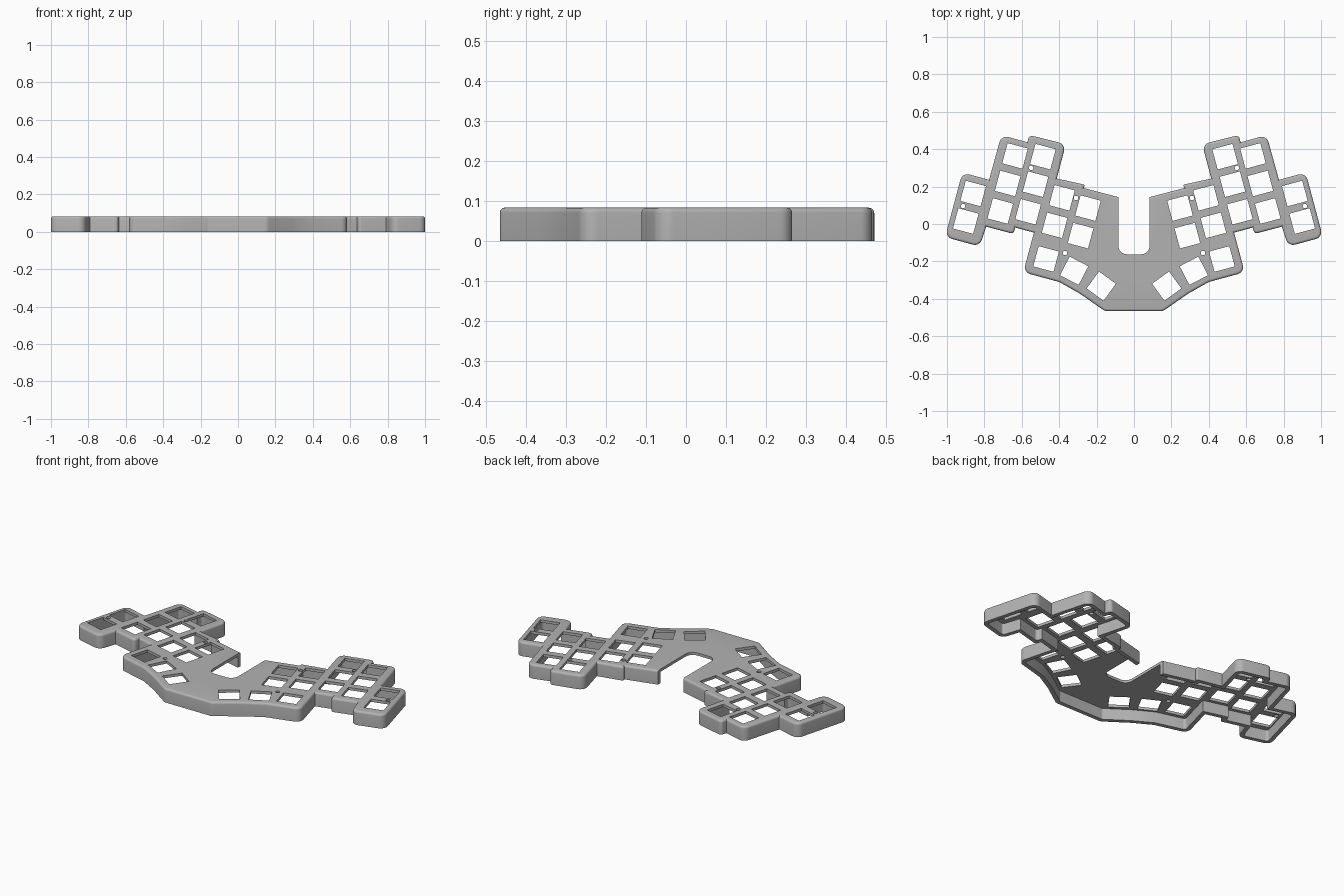
import bpy
import bmesh
from math import sin, cos, tan, pi, radians
from mathutils import Vector, Matrix

cube = bpy.data.objects.get("Cube")
if cube:
    bpy.data.objects.remove(cube, do_unlink=True)

HEIGHT, PLATE, WALL = 0.083, 0.016, 0.024
FILLET, CORNER = 0.013, 0.04
TILT, PITCH, KEY = radians(15), 0.1525, 0.112

# Left half of the case outline, from the front centre round to the back centre
HALF = [(.155, -.466), (.29, -.372), (.40, -.31), (.592, -.258), (.535, -.046),
        (.635, -.019), (.644, -.053), (.79, -.014), (.825, -.12), (1.01, -.07),
        (.918, .275), (.775, .236), (.709, .475), (.57, .437), (.56, .475),
        (.364, .427), (.413, .243), (.263, .21), (.268, .192), (0, .122)]
OUTLINE = [Vector(p) for p in HALF]
OUTLINE += [Vector((-x, y)) for x, y in reversed(HALF[:-1])]


def corners(points):
    """Each point with the directions and lengths of its two edges."""
    n = len(points)
    for i, p in enumerate(points):
        a, b = p - points[i - 1], points[(i + 1) % n] - p
        yield p, a.normalized(), b.normalized(), min(a.length, b.length)


def inset(points, d):
    result = []
    for p, a, b, _ in corners(points):
        na, nb = Vector((-a.y, a.x)), Vector((-b.y, b.x))
        result.append(p + (na + nb) * d / (1 + na.dot(nb)))
    return result


def rounded(points, radius, steps=8):
    """Round the outward corners and keep the inward ones sharp."""
    result = []
    for p, a, b, edge in corners(points):
        turn = a.angle_signed(b) * -1
        if turn < 0.05:
            result.append(p)
            continue
        t = min(radius * tan(turn / 2), edge * 0.48)
        r = t / tan(turn / 2)
        start, normal = p - a * t, Vector((-a.y, a.x))
        for k in range(steps + 1):
            s = turn * k / steps
            result.append(start + a * r * sin(s) + normal * r * (1 - cos(s)))
    return result


def skin(bm, loops):
    """Join equal loops of 3D points into a closed solid."""
    rings = [[bm.verts.new(p) for p in loop] for loop in loops]
    n = len(rings[0])
    for low, high in zip(rings, rings[1:]):
        for i in range(n):
            j = (i + 1) % n
            bm.faces.new((low[i], low[j], high[j], high[i]))
    bm.faces.new(rings[0][::-1])
    bm.faces.new(rings[-1])


def prism(bm, points, low, high):
    skin(bm, [[(p[0], p[1], z) for p in points] for z in (low, high)])


def make_object(name, bm):
    bmesh.ops.recalc_face_normals(bm, faces=bm.faces)
    mesh = bpy.data.meshes.new(name)
    bm.to_mesh(mesh)
    bm.free()
    obj = bpy.data.objects.new(name, mesh)
    bpy.context.collection.objects.link(obj)
    return obj


# Solid body with a filleted top edge
layers = [(0, 0)]
for k in range(6):
    s = pi / 2 * k / 5
    layers.append((FILLET * (1 - cos(s)), HEIGHT - FILLET * (1 - sin(s))))
bm = bmesh.new()
skin(bm, [[(p.x, p.y, z) for p in rounded(inset(OUTLINE, d), CORNER - d)]
          for d, z in layers])
case = make_object("keyboard_case", bm)

# Hollow underside
bm = bmesh.new()
prism(bm, rounded(inset(OUTLINE, WALL), CORNER - WALL), -0.05, HEIGHT - PLATE)
cavity = make_object("cavity_cutter", bm)

# Open notch at the back
bm = bmesh.new()
notch = [Vector(p) for p in ((-.083, -.162), (.083, -.162), (.083, .5), (-.083, .5))]
prism(bm, rounded(notch, 0.045), -0.1, 0.2)
slot = make_object("notch_cutter", bm)

# Key openings: tilted finger columns, then the fanned thumb keys
down = Vector((sin(TILT), -cos(TILT))) * PITCH
keys = []
for x, y, count in ((.86, .163, 2), (.636, .364, 3), (.487, .36, 3),
                    (.385, .14, 2), (.246, .085, 2)):
    keys += [(Vector((x, y)) + down * k, TILT) for k in range(count)]
keys += [(Vector((.47, -.187)), TILT), (Vector((.32, -.25)), radians(27.5)),
         (Vector((.175, -.332)), radians(36))]
screws = [(.55, .30), (.914, .096), (.31, .139), (.369, -.155)]

bm = bmesh.new()
for side in (1, -1):
    for centre, angle in keys:
        h = KEY / 2
        turn = Matrix.Rotation(angle, 2)
        square = [centre + turn @ Vector(c) for c in ((-h, -h), (h, -h), (h, h), (-h, h))]
        prism(bm, [(p.x * side, p.y) for p in square], 0.03, 0.2)
    for x, y in screws:
        ring = [(side * x + 0.012 * cos(k * pi / 8), y + 0.012 * sin(k * pi / 8))
                for k in range(16)]
        prism(bm, ring, 0.03, 0.2)
holes = make_object("hole_cutter", bm)

# Cut the shell, then drop the cutters
for cutter in (cavity, slot, holes):
    cutter.hide_render = True
    mod = case.modifiers.new(cutter.name, "BOOLEAN")
    mod.operation = "DIFFERENCE"
    mod.solver = "EXACT"
    mod.object = cutter
    bpy.ops.object.select_all(action="DESELECT")
    case.select_set(True)
    bpy.context.view_layer.objects.active = case
    bpy.ops.object.modifier_apply(modifier=mod.name)
    bpy.data.objects.remove(cutter, do_unlink=True)

# Grey plastic
grey = bpy.data.materials.new("grey_plastic")
grey.use_nodes = True
colour = (0.45, 0.45, 0.45, 1)
grey.diffuse_color = colour
grey.node_tree.nodes["Principled BSDF"].inputs["Base Color"].default_value = colour
case.data.materials.clear()
case.data.materials.append(grey)
bpy.ops.object.shade_smooth_by_angle(angle=radians(30))
